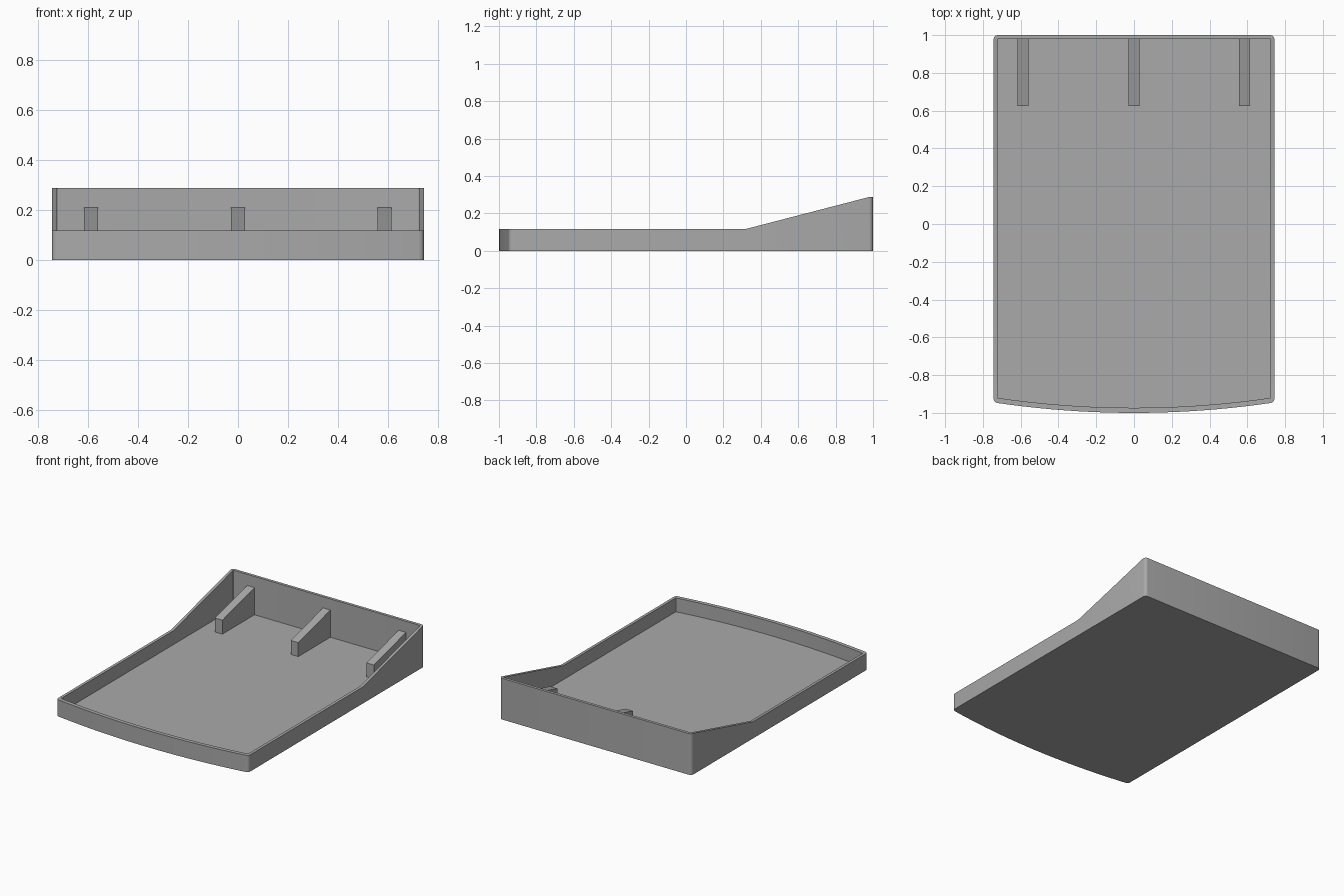
import bpy, bmesh, math

if "Cube" in bpy.data.objects:
    bpy.data.objects.remove(bpy.data.objects["Cube"])

HALF_W, WALL, FLOOR_Z = 0.743, 0.02, 0.02
LOW, HIGH = 0.117, 0.288          # wall heights at the front and the back
BEND, BACK = 0.32, 0.98           # the rim climbs between these depths

grey = bpy.data.materials.new("plain_grey")
grey.use_nodes = True
colour = (0.4, 0.4, 0.4, 1)
grey.diffuse_color = colour
grey.node_tree.nodes["Principled BSDF"].inputs["Base Color"].default_value = colour


def finish(name, bm):
    bmesh.ops.recalc_face_normals(bm, faces=bm.faces)
    mesh = bpy.data.meshes.new(name)
    bm.to_mesh(mesh)
    bm.free()
    mesh.materials.append(grey)
    obj = bpy.data.objects.new(name, mesh)
    bpy.context.collection.objects.link(obj)
    bpy.ops.object.select_all(action="DESELECT")
    obj.select_set(True)
    bpy.context.view_layer.objects.active = obj
    bpy.ops.object.shade_smooth_by_angle(angle=math.radians(25))
    return obj


def rim_height(y):
    t = min(max((y - BEND) / (BACK - BEND), 0), 1)
    return LOW + (HIGH - LOW) * t


def outline(inset, radius, front):
    """Plan of the tray: bowed front edge, straight sides, rounded corners."""
    w, back = HALF_W - inset, 1 - inset
    steps, bow = 20, 0.052

    def corner(cx, cy, start):
        return [(cx + radius * math.cos(math.radians(start + a)),
                 cy + radius * math.sin(math.radians(start + a)))
                for a in range(0, 91, 18)]

    span = w - radius
    pts = []
    for i in range(1, steps):                 # bowed front, left to right
        x = -span + 2 * span * i / steps
        pts.append((x, front + bow * (x / span) ** 2))
    low = front + bow + radius
    pts += corner(span, low, 270)
    pts.append((w, BEND))
    pts += corner(span, back - radius, 0)
    pts += corner(-span, back - radius, 90)
    pts.append((-w, BEND))
    pts += corner(-span, low, 180)
    return pts


# Tray: floor and surrounding wall in one closed shell
bm = bmesh.new()
outer = outline(0, 0.022, -1)
inner = outline(WALL, 0.004, -0.973)
rings = [
    [bm.verts.new((x, y, 0)) for x, y in outer],
    [bm.verts.new((x, y, rim_height(y))) for x, y in outer],
    [bm.verts.new((x, y, rim_height(y))) for x, y in inner],
    [bm.verts.new((x, y, FLOOR_Z)) for x, y in inner],
]
for a, b in zip(rings, rings[1:]):
    for i in range(len(a)):
        j = (i + 1) % len(a)
        bm.faces.new((a[i], a[j], b[j], b[i]))
bm.faces.new(rings[0])
bm.faces.new(rings[-1])
finish("tray", bm)

# Sloped support ribs against the back wall
RIB_W = 0.057
side = [(0.625, FLOOR_Z), (BACK, FLOOR_Z), (BACK, 0.21), (0.625, 0.118)]
for name, cx in (("right_rib", -0.587), ("middle_rib", 0), ("left_rib", 0.585)):
    bm = bmesh.new()
    face = bm.faces.new([bm.verts.new((cx - RIB_W / 2, y, z)) for y, z in side])
    extruded = bmesh.ops.extrude_face_region(bm, geom=[face])["geom"]
    bmesh.ops.translate(bm, vec=(RIB_W, 0, 0),
                        verts=[v for v in extruded if isinstance(v, bmesh.types.BMVert)])
    finish(name, bm)
